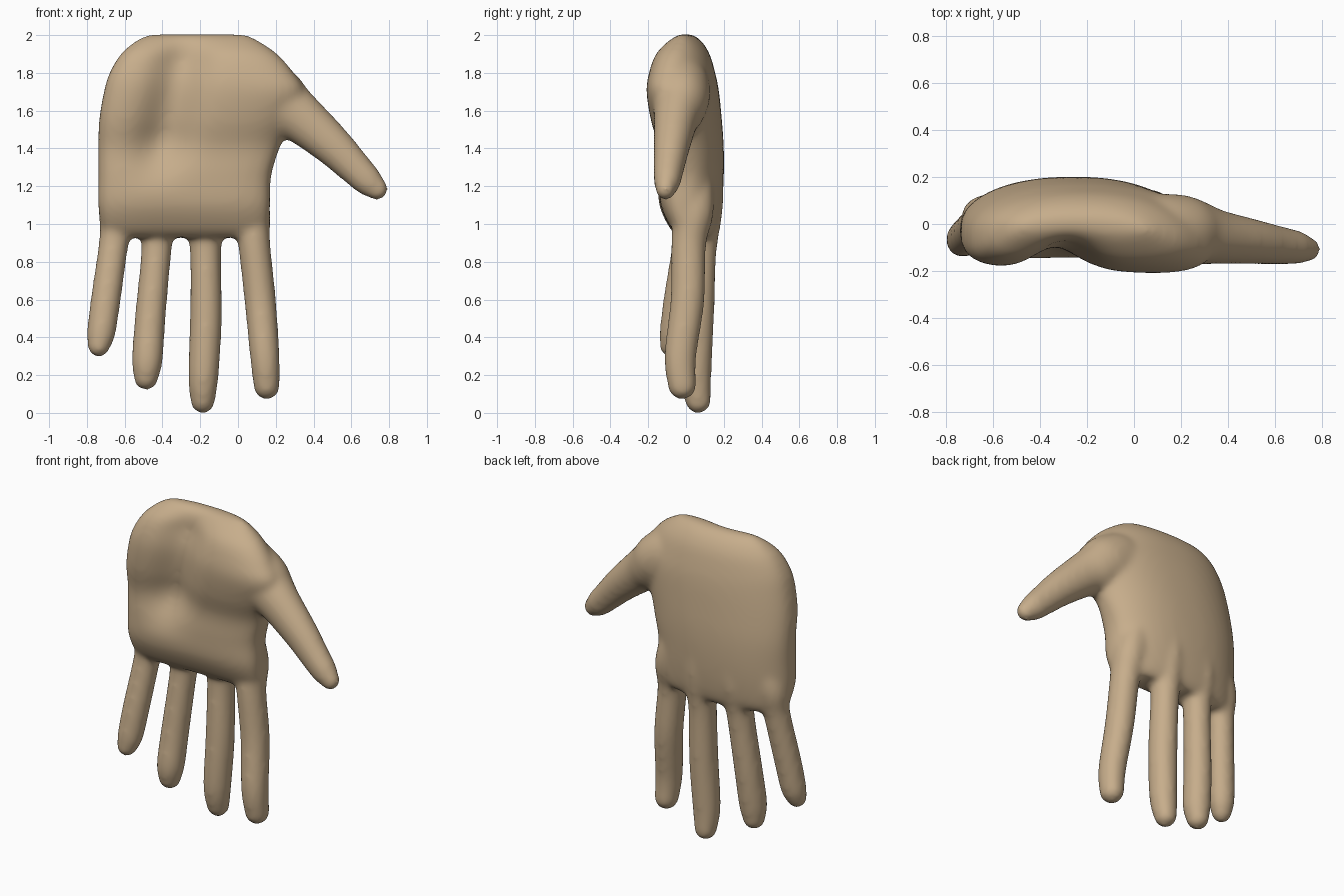
import bpy, bmesh, math
from mathutils import Vector

if "Cube" in bpy.data.objects:
    bpy.data.objects.remove(bpy.data.objects["Cube"])

SIDES = 48
bm = bmesh.new()


def loft(rings):
    """Skin a closed shell over a list of equal rings of points."""
    loops = [[bm.verts.new(p) for p in ring] for ring in rings]
    for a, b in zip(loops, loops[1:]):
        for i in range(len(a)):
            j = (i + 1) % len(a)
            bm.faces.new((a[i], a[j], b[j], b[i]))
    bm.faces.new(loops[0][::-1])
    bm.faces.new(loops[-1])


def spline(points, steps=6):
    """Catmull-Rom samples through tuples of any length."""
    pts = [points[0]] + points + [points[-1]]
    out = []
    for a, b, c, d in zip(pts, pts[1:], pts[2:], pts[3:]):
        for k in range(steps):
            t = k / steps
            out.append([0.5 * (2*q + (r - p)*t + (2*p - 5*q + 4*r - s)*t*t
                               + (3*q - p - 3*r + s)*t**3)
                        for p, q, r, s in zip(a, b, c, d)])
    return out + [list(points[-1])]


def digit(points, depth):
    """Tapered tube with a round tip; points are x, y, z, radius."""
    path = spline(points)
    rings = []

    def ring(centre, axis, r):
        u = Vector((0, 1, 0)).cross(axis).normalized()
        v = axis.cross(u) * depth
        return [centre + r * (u * math.cos(a) + v * math.sin(a))
                for a in (math.tau * i / SIDES for i in range(SIDES))]

    for i, p in enumerate(path):
        lo, hi = path[max(i - 1, 0)], path[min(i + 1, len(path) - 1)]
        axis = (Vector(hi[:3]) - Vector(lo[:3])).normalized()
        rings.append(ring(Vector(p[:3]), axis, p[3]))
    end, r = Vector(path[-1][:3]), path[-1][3]
    for k in range(1, 8):
        a = k / 8 * math.pi / 2
        rings.append(ring(end + axis * r * math.sin(a), axis, r * math.cos(a)))
    loft(rings)


def spow(v, e):
    return math.copysign(abs(v) ** e, v)


def ramp(v, lo, hi):
    t = min(1, max(0, (v - lo) / (hi - lo)))
    return t * t * (3 - 2 * t)


# Palm: superellipse sections given as z, right x, left x, front y, back y
sections = [
    (0.93, -0.68, 0.13, -0.03, 0.14), (0.98, -0.72, 0.16, -0.08, 0.17),
    (1.10, -0.74, 0.17, -0.135, 0.19), (1.25, -0.74, 0.175, -0.145, 0.20),
    (1.40, -0.74, 0.22, -0.145, 0.20), (1.55, -0.735, 0.29, -0.18, 0.19),
    (1.70, -0.71, 0.345, -0.197, 0.175), (1.80, -0.68, 0.295, -0.187, 0.155),
    (1.90, -0.62, 0.21, -0.155, 0.125), (1.97, -0.54, 0.11, -0.09, 0.08),
    (2.005, -0.47, 0.04, -0.03, 0.03)]

palm = []
for z, x0, x1, front, back in spline(sections):
    ring = []
    fade = ramp(z, 1.15, 1.5) * (1 - ramp(z, 1.85, 2.05))
    valley = -0.27 - (2 - z) * 0.23
    for i in range(SIDES * 2):
        a = math.tau * i / (SIDES * 2)
        taper = 0.25 * ramp(z, 1.3, 1.5) * max(0, math.cos(a))
        c = spow(math.cos(a), 0.75)
        s = spow(math.sin(a), 0.75 + taper)
        x = (x0 + x1) / 2 + c * (x1 - x0) / 2
        # The back of the hand arches across its width
        y = (front + back) / 2 + s * (back - front) / 2 - 0.23 * (x + 0.25) ** 2
        # Hollow between the thumb pad and the heel of the hand
        if s < 0:
            y += 0.1 * fade * -s * math.exp(-((x - valley) / 0.14) ** 2)
        ring.append((x, y, z))
    palm.append(ring)
loft(palm)

# Fingers with their knuckles, from the little finger to the index finger
digit([(-0.58, 0.03, 1.30, 0.085), (-0.635, 0.025, 1.08, 0.098),
       (-0.655, 0.01, 0.92, 0.08), (-0.70, -0.04, 0.60, 0.08),
       (-0.725, -0.065, 0.42, 0.076), (-0.737, -0.08, 0.355, 0.061)], 1.0)
digit([(-0.39, 0.09, 1.30, 0.09), (-0.42, 0.08, 1.08, 0.10),
       (-0.43, 0.06, 0.88, 0.081), (-0.465, 0.025, 0.50, 0.082),
       (-0.48, 0.0, 0.28, 0.082), (-0.487, 0.0, 0.185, 0.066)], 1.05)
digit([(-0.19, 0.10, 1.30, 0.09), (-0.172, 0.09, 1.08, 0.10),
       (-0.172, 0.075, 0.85, 0.083), (-0.17, 0.06, 0.50, 0.085),
       (-0.183, 0.05, 0.20, 0.081), (-0.187, 0.065, 0.062, 0.066)], 1.05)
digit([(0.01, 0.04, 1.30, 0.09), (0.068, 0.04, 1.08, 0.10),
       (0.085, 0.015, 0.90, 0.086), (0.117, 0.008, 0.60, 0.084),
       (0.142, -0.03, 0.30, 0.079), (0.152, -0.02, 0.14, 0.07)], 1.08)

# Thumb, with its pad buried in the palm
digit([(-0.06, -0.04, 1.76, 0.10), (0.06, -0.03, 1.74, 0.165),
       (0.18, -0.028, 1.675, 0.172), (0.26, -0.038, 1.61, 0.155),
       (0.35, -0.055, 1.545, 0.13),
       (0.50, -0.075, 1.415, 0.108), (0.61, -0.09, 1.305, 0.092),
       (0.69, -0.10, 1.225, 0.08), (0.735, -0.108, 1.185, 0.061)], 0.9)

bmesh.ops.recalc_face_normals(bm, faces=bm.faces)
mesh = bpy.data.meshes.new("hand")
bm.to_mesh(mesh)
bm.free()
hand = bpy.data.objects.new("hand", mesh)
bpy.context.collection.objects.link(hand)

# Fuse the shells into one soft skin
fuse = hand.modifiers.new("fuse", 'REMESH')
fuse.mode = 'VOXEL'
fuse.voxel_size = 0.015
fuse.use_smooth_shade = True
soften = hand.modifiers.new("soften", 'SMOOTH')
soften.factor = 0.5
soften.iterations = 20

skin = bpy.data.materials.new("tan skin")
skin.use_nodes = True
colour = (0.57, 0.42, 0.26, 1)
skin.diffuse_color = colour
skin.node_tree.nodes["Principled BSDF"].inputs["Base Color"].default_value = colour
mesh.materials.append(skin)
for face in mesh.polygons:
    face.use_smooth = True
